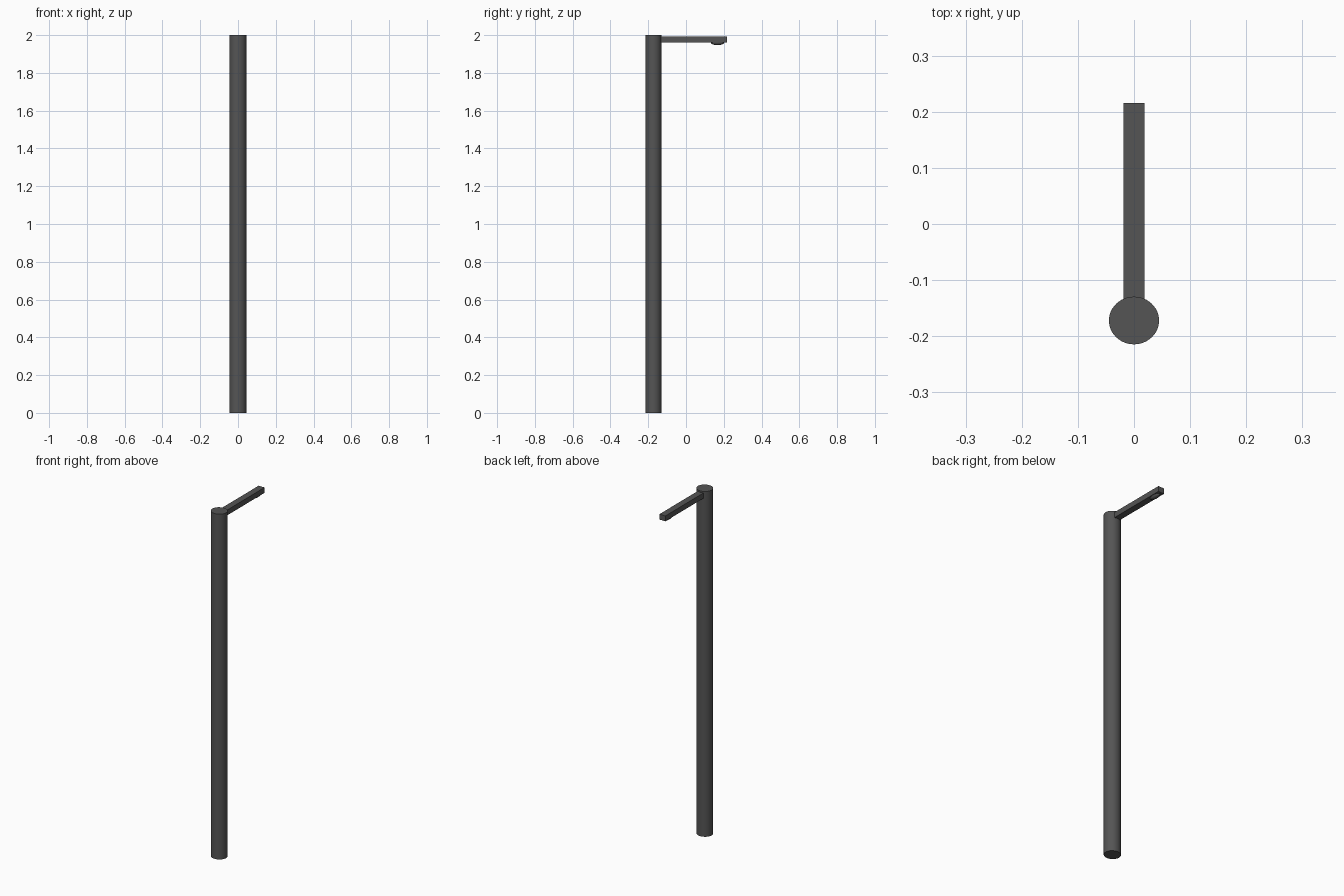
import bpy, bmesh, math
from mathutils import Matrix

if "Cube" in bpy.data.objects:
    bpy.data.objects.remove(bpy.data.objects["Cube"])


def add_object(name, bm, smooth=False):
    mesh = bpy.data.meshes.new(name)
    bm.to_mesh(mesh)
    bm.free()
    obj = bpy.data.objects.new(name, mesh)
    bpy.context.collection.objects.link(obj)
    mat = bpy.data.materials.get("dark_metal") or bpy.data.materials.new("dark_metal")
    mat.diffuse_color = (0.09, 0.09, 0.09, 1)
    mat.use_nodes = True
    mat.node_tree.nodes["Principled BSDF"].inputs["Base Color"].default_value = mat.diffuse_color
    mesh.materials.append(mat)
    if smooth:
        bpy.ops.object.select_all(action='DESELECT')
        bpy.context.view_layer.objects.active = obj
        obj.select_set(True)
        bpy.ops.object.shade_smooth_by_angle(angle=math.radians(35))
    return obj


def placed(loc, scale):
    return Matrix.Translation(loc) @ Matrix.Diagonal((*scale, 1))


# upright column, slightly oval in plan
bm = bmesh.new()
bmesh.ops.create_cone(bm, cap_ends=True, segments=48, radius1=1, radius2=1, depth=1,
                      matrix=placed((0, -0.172, 1), (0.0446, 0.0425, 2)))
add_object("column", bm, True)

# flat arm, rooted just inside the column
bm = bmesh.new()
y0, y1 = -0.14, 0.216
bmesh.ops.create_cube(bm, size=1, matrix=placed((0, (y0 + y1) / 2, 1.976),
                                               (0.038, y1 - y0, 0.031)))
add_object("arm", bm)

# shallow oval outlet under the arm tip
bm = bmesh.new()
bmesh.ops.create_uvsphere(bm, u_segments=32, v_segments=16, radius=1,
                          matrix=placed((0, 0.167, 1.962), (0.016, 0.036, 0.015)))
add_object("outlet", bm, True)
